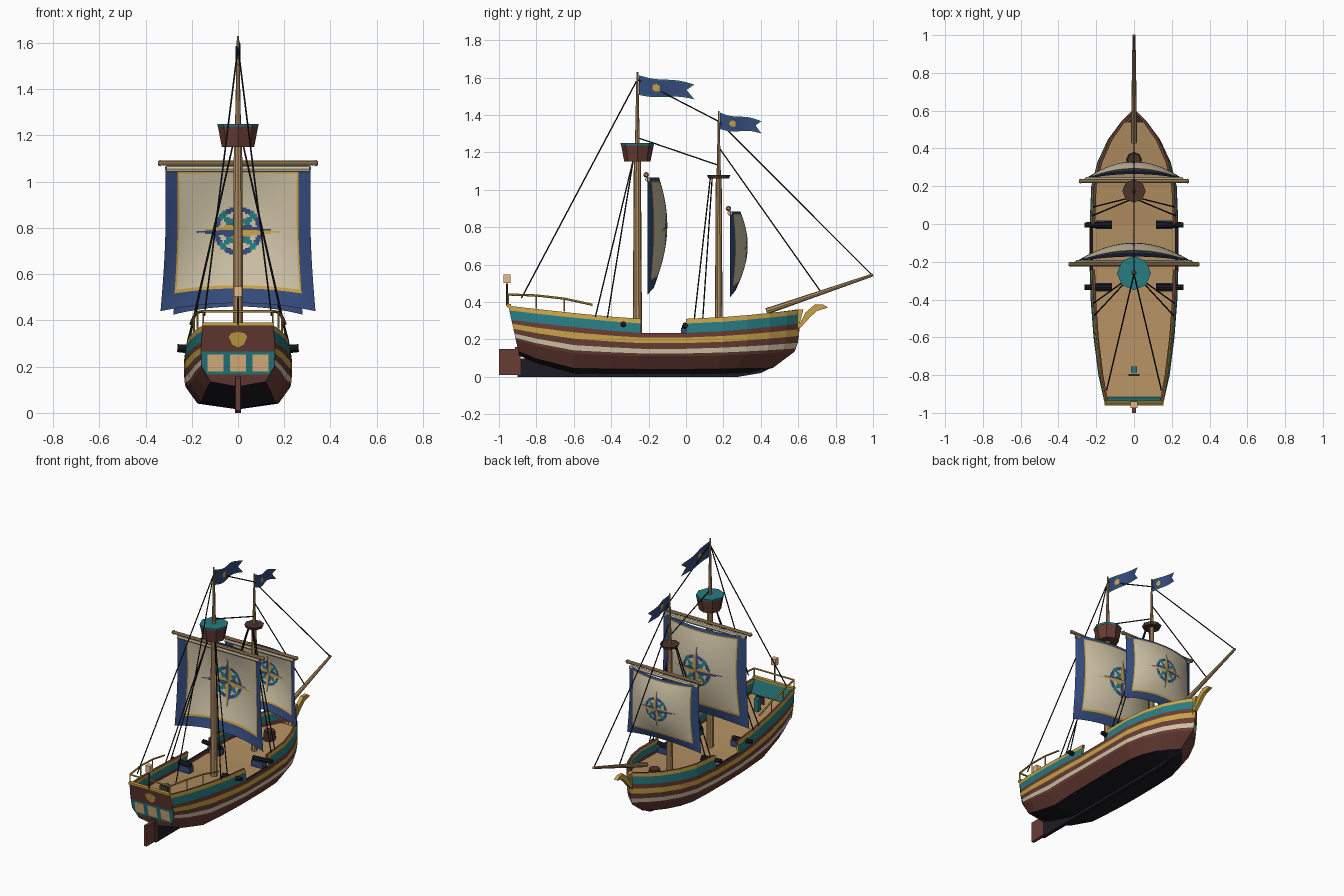
import bpy, bmesh, math
from mathutils import Vector, Matrix

cube = bpy.data.objects.get("Cube")
if cube:
    bpy.data.objects.remove(cube)

COLOURS = {
    "cream": (0.62, 0.54, 0.38), "teal": (0.02, 0.2, 0.22), "gold": (0.58, 0.36, 0.06),
    "brown": (0.14, 0.045, 0.035), "black": (0.012, 0.011, 0.016), "navy": (0.035, 0.07, 0.2),
    "wood": (0.44, 0.27, 0.12), "dark_wood": (0.07, 0.035, 0.025), "lamp": (0.8, 0.5, 0.24)}
MATS = {}
for name, rgb in COLOURS.items():
    m = bpy.data.materials.new(name)
    m.use_nodes = True
    m.diffuse_color = (*rgb, 1)
    bsdf = m.node_tree.nodes["Principled BSDF"]
    bsdf.inputs["Base Color"].default_value = (*rgb, 1)
    bsdf.inputs["Roughness"].default_value = 0.8
    MATS[name] = m


def mesh(name, verts, faces, mats, idx=None, smooth=False):
    me = bpy.data.meshes.new(name)
    me.from_pydata(verts, [], faces)
    for m in mats:
        me.materials.append(MATS[m])
    for k, p in enumerate(me.polygons):
        p.material_index = idx[k] if idx else 0
        p.use_smooth = smooth
    ob = bpy.data.objects.new(name, me)
    bpy.context.collection.objects.link(ob)
    return ob


def from_bm(name, bm, mat):
    ob = mesh(name, [], [], [mat])
    bm.to_mesh(ob.data)
    bm.free()
    return ob


def tube(name, a, b, r1, r2, mat, n=8):
    a, b = Vector(a), Vector(b)
    d = b - a
    mx = Matrix.Translation((a + b) / 2) @ d.to_track_quat('Z', 'Y').to_matrix().to_4x4()
    bm = bmesh.new()
    bmesh.ops.create_cone(bm, cap_ends=True, segments=n, radius1=r1, radius2=r2, depth=d.length, matrix=mx)
    return from_bm(name, bm, mat)


def box(name, centre, size, mat):
    bm = bmesh.new()
    bmesh.ops.create_cube(bm, size=1, matrix=Matrix.Translation(centre) @ Matrix.Diagonal((*size, 1)))
    return from_bm(name, bm, mat)


def slab(name, profile, half, mat):
    """Profile of (y, z) points extruded across x."""
    n = len(profile)
    verts = [(x, y, z) for x in (-half, half) for y, z in profile]
    faces = [tuple(range(n))[::-1], tuple(range(n, 2 * n))]
    faces += [(i, (i + 1) % n, n + (i + 1) % n, n + i) for i in range(n)]
    return mesh(name, verts, faces, [mat])


# Hull: stations (y, half beam) crossed with rows (height, beam factor)
STATIONS = [(-.95, .157), (-.8, .185), (-.6, .21), (-.4, .225), (-.24, .23), (0, .23),
            (.2, .222), (.33, .19), (.45, .135), (.54, .07), (.61, 0)]
ROWS = [(.015, 0), (.04, .76), (.11, .98), (.125, 1), (.15, 1.01), (.18, 1.02),
        (.21, 1.02), (.235, 1.01), (.285, .98), (.31, .96)]
BANDS = ["black", "brown", "brown", "cream", "brown", "gold", "brown", "teal", "gold"]
HULL_MATS = ["cream", "teal", "gold", "brown", "black"]


def sheer(y):
    return .07 * (max(0, -y - .24) / .71) ** 1.2 + .05 * (max(0, y) / .61) ** 1.5


def transom_y(z):
    return -.95 + .22 * (.38 - z)


def hull_point(y, beam, z, factor):
    full = min(1, z / .235)
    lift = .1 * max(0, (-y - .6) / .35) * (1 - full)
    zz = z + sheer(y) * full + lift
    yy = y - .35 * math.exp(-z / .045) * max(0, (y - .1) / .51)
    return (beam * factor, transom_y(zz) if y == -.95 else yy, zz)


nr = len(ROWS)
verts = [hull_point(y, b, z, f) for y, b in STATIONS for z, f in ROWS]
faces, idx = [], []
for i in range(len(STATIONS) - 1):
    for j in range(nr - 1):
        if STATIONS[i][0] == -.24 and j >= 7:   # open waist
            continue
        a = i * nr + j
        faces.append((a, a + nr, a + nr + 1, a + 1))
        idx.append(HULL_MATS.index(BANDS[j]))
hull = mesh("hull", verts, faces, HULL_MATS, idx)
mirror = hull.modifiers.new("mirror", 'MIRROR')
mirror.use_clip = True
solid = hull.modifiers.new("planking", 'SOLIDIFY')
solid.thickness = .015
solid.material_offset_rim = 1

# Deck, transom and stern details
dv = [(s * max(0, b - .01), y + (.03 if y == -.95 else 0), .21 + sheer(y)) for y, b in STATIONS[:-1] for s in (-1, 1)]
mesh("deck", dv, [(k, k + 1, k + 3, k + 2) for k in range(0, len(dv) - 2, 2)], ["wood"])


def stern_plate(name, pts, off, mat):
    mesh(name, [(x, transom_y(z) - off, z) for x, z in pts], [tuple(range(len(pts)))], [mat])


side = [(v[0], v[2]) for v in verts[:nr]]
stern_plate("transom", side + [(-x, z) for x, z in side[:0:-1]], .004, "brown")
stern_plate("transom_inside", side[6:] + [(-x, z) for x, z in side[:5:-1]], -.012, "teal")
stern_plate("window_panel", [(-.135, .166), (.135, .166), (.158, .2), (.158, .266), (-.158, .266), (-.158, .2)], .007, "teal")
for c in (-.097, 0, .097):
    stern_plate("stern_window", [(c - .034, .18), (c + .034, .18), (c + .034, .253), (c - .034, .253)], .01, "lamp")
stern_plate("stern_crest", [(0, .283), (.025, .295), (.04, .33), (.028, .345), (0, .35),
                            (-.028, .345), (-.04, .33), (-.025, .295)], .008, "gold")
box("stern_rail", (0, -.948, .383), (.31, .024, .014), "gold")
box("rudder", (0, -.955, .08), (.02, .09, .14), "brown")
box("sternpost", (0, -.9, .085), (.025, .03, .15), "brown")
slab("keel", [(-.9, 0), (.28, 0), (.4, .02), (.46, .05), (.3, .04), (-.9, .1)], .012, "black")
tube("lantern_post", (0, -.957, .38), (0, -.957, .5), .006, .006, "dark_wood", 6)
box("lantern", (0, -.957, .525), (.035, .035, .045), "lamp")
RAIL = [(.15, -.95, .44), (.175, -.8, .435), (.19, -.65, .418), (.205, -.5, .385)]
for s in (-1, 1):
    for p, q in zip(RAIL, RAIL[1:]):
        tube("quarter_rail", (s * p[0], *p[1:]), (s * q[0], *q[1:]), .006, .006, "gold", 6)
    for p in RAIL[:3]:
        tube("rail_post", (s * p[0], p[1], p[2] - .07), (s * p[0], *p[1:]), .004, .004, "gold", 5)
tube("quarter_rail_cross", (-.15, -.95, .44), (.15, -.95, .44), .006, .006, "gold", 6)

# Bow ornaments and bowsprit
slab("stem_trim", [(.545, .16), (.572, .16), (.628, .36), (.58, .36)], .012, "gold")
slab("beakhead", [(.595, .26), (.615, .265), (.665, .32), (.7, .352), (.76, .37), (.735, .386), (.69, .388), (.64, .345)], .012, "gold")
tube("bowsprit", (0, .43, .35), (0, 1.0, .545), .017, .008, "wood")

# Deck fittings
box("helm_stand", (0, -.77, .3), (.03, .03, .09), "teal")
box("helm_bar", (0, -.8, .32), (.06, .01, .05), "dark_wood")
tube("capstan", (0, .34, .22), (0, .34, .29), .042, .035, "dark_wood")
for s in (-1, 1):
    for y in (-.335, -.005):
        z = .265 + sheer(y)
        box("cannon_carriage", (s * .16, y, z - .025), (.085, .045, .04), "navy")
        tube("cannon_barrel", (s * .12, y, z), (s * .262, y, z + .012), .018, .014, "black")

# Masts and tops
for name, y, joint, top, r in (("main_mast", -.26, 1.2, 1.63, .025), ("fore_mast", .175, 1.07, 1.42, .021)):
    tube(name, (0, y, .2), (0, y, joint), r, r * .75, "wood", 10)
    tube(name + "_top", (0, y, joint), (0, y, top), r * .55, r * .2, "wood", 8)
tube("crows_nest", (0, -.26, 1.15), (0, -.26, 1.238), .07, .087, "brown")
tube("crows_nest_rim", (0, -.26, 1.238), (0, -.26, 1.25), .088, .09, "teal")
tube("fore_top", (0, .175, 1.06), (0, .175, 1.078), .055, .062, "dark_wood")

# Sails: fine billowed grids, painted by rule
SAIL_MATS = ["cream", "navy", "gold", "teal"]


def sail_paint(u, v, x, z):
    if abs(u) > .83 or v < .11 or v > .97:
        return 1
    if abs(u) > .805 or v < .13 or v > .955:
        return 2
    ax, az = abs(x), abs(z)
    if max(ax, az) / .19 + min(ax, az) / .034 < 1:
        return 1 if (x * z > 0) == (ax > az) else 2
    if (ax + az) / .16 + abs(ax - az) / .05 < 1:
        return 3
    if .088 < math.hypot(x, z) < .112:
        return 1 + 2 * (int((math.atan2(z, x) + math.pi) * 16 / math.tau + .5) % 4 == 2)
    return 0


def sail(name, y0, half, z0, z1, bulge, size, n=84):
    vs, fs, ids = [], [], []
    for j in range(n + 1):
        v = j / n
        for i in range(n + 1):
            u = 2 * i / n - 1
            belly = (1 - u * u) * math.sin(math.pi * (.12 + .88 * (1 - v)) * .9 + .28 * v)
            w = half * (1 - .06 * v + .03 * math.sin(math.pi * v) * -1)
            z = z0 + (z1 - z0) * v + .035 * (1 - u * u) * (1 - v)
            vs.append((u * w, y0 + bulge * max(0, belly), z))
    for j in range(n):
        for i in range(n):
            a = j * (n + 1) + i
            u, v = (2 * i + 1) / n - 1, (j + .5) / n
            fs.append((a, a + 1, a + n + 2, a + n + 1))
            ids.append(sail_paint(u, v, u * half / size, (v - .53) * (z1 - z0) / size))
    mesh(name, vs, fs, SAIL_MATS, ids, True)
    tube(name + "_yard", (-half, y0 - .008, z1 + .015), (half, y0 - .008, z1 + .015), .011, .011, "wood")
    tube(name + "_furl", (-half * .92, y0, z1 - .01), (half * .92, y0, z1 - .01), .014, .014, "cream")
    for s in (-1, 1):
        tube("yard_tip", (s * half, y0 - .008, z1 + .015), (s * (half + .012), y0 - .008, z1 + .015), .015, .008, "wood")


sail("main_sail", -.205, .335, .44, 1.065, .105, 1)
sail("fore_sail", .235, .28, .425, .885, .095, .78)


# Swallow-tailed flags with a painted border and badge
def flag(name, y0, z0, length, height, n=40, m=16):
    vs, fs, ids = [], [], []
    for i in range(n + 1):
        for j in range(m + 1):
            v = j / m
            t = i / n * (.86 + .14 * abs(2 * v - 1))
            z = z0 - height * (1 - v * (1 - .25 * t)) - .022 * t - .006 * math.sin(6.5 * t)
            vs.append((.01 * math.sin(7 * t), y0 + t * length, z))
    for i in range(n):
        for j in range(m):
            a = i * (m + 1) + j
            fs.append((a, a + 1, a + m + 2, a + m + 1))
            r = math.hypot((i / n - .33) * length, (j / m - .47) * height)
            edge = j in (0, m - 1) or i >= n - 1
            ids.append(2 if r < height * .22 else 3 if edge else 1)
    mesh(name, vs, fs, SAIL_MATS, ids, True)


flag("main_flag", -.25, 1.612, .295, .105)
flag("fore_flag", .183, 1.412, .22, .088)

# Rigging
ropes = [((0, -.26, 1.59), (0, .175, 1.365)), ((0, -.25, 1.275), (0, .175, 1.13)),
         ((0, .18, 1.36), (0, .99, .548)), ((0, .18, 1.22), (0, .72, .455))]
for s in (-1, 1):
    ropes += [((0, -.265, 1.58), (s * .145, -.88, .42)),
              ((s * .02, -.28, 1.17), (s * .21, -.485, .32)), ((s * .02, -.28, 1.17), (s * .215, -.42, .315)),
              ((s * .015, .14, 1.06), (s * .215, .09, .31)), ((s * .015, .13, 1.06), (s * .218, .045, .31))]
for a, b in ropes:
    tube("rigging_rope", a, b, .0038, .0038, "black", 5)
